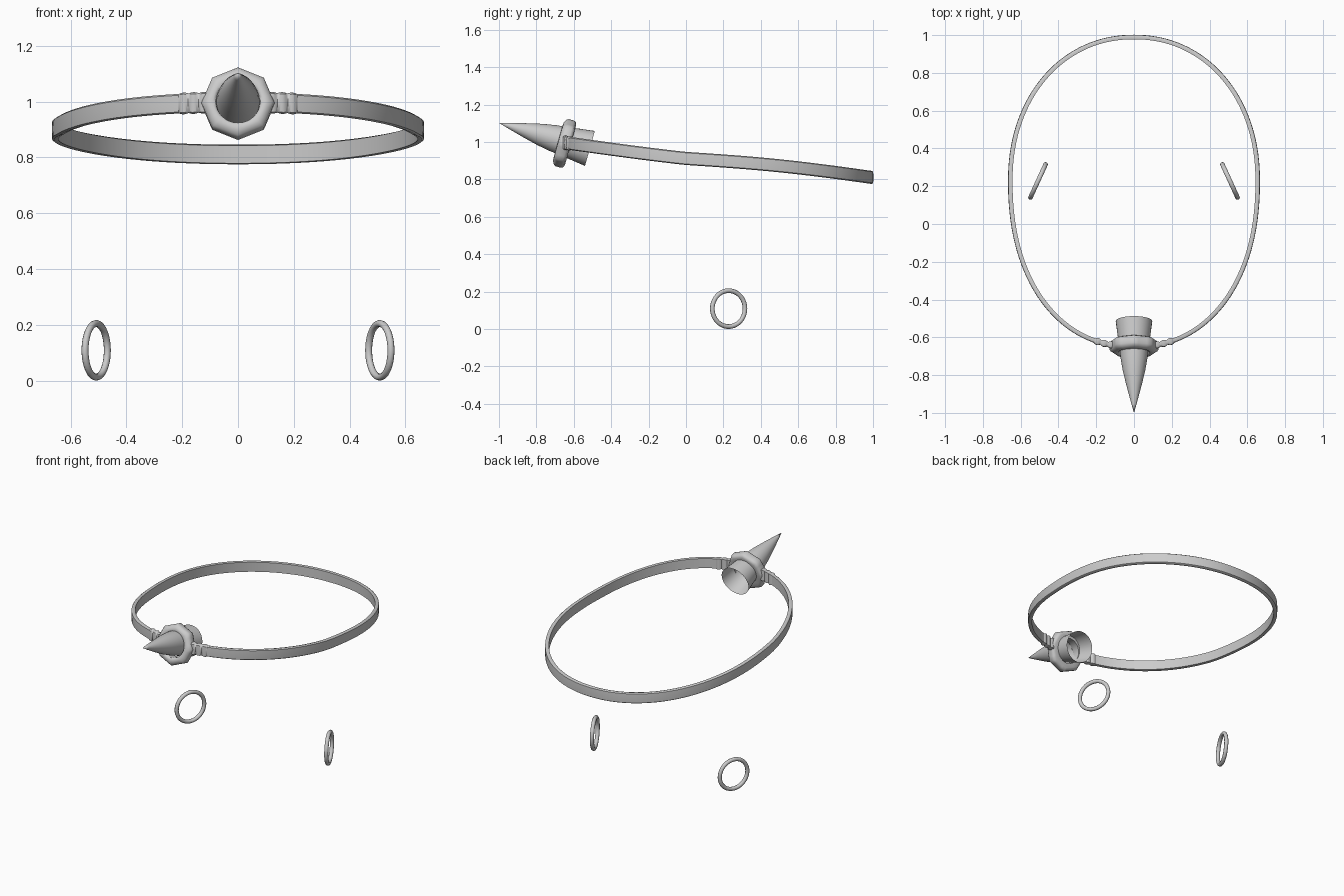
import bpy, bmesh, math
from mathutils import Vector, Matrix

cube = bpy.data.objects.get("Cube")
if cube:
    bpy.data.objects.remove(cube, do_unlink=True)

metal = bpy.data.materials.new("grey_metal")
metal.use_nodes = True
metal.diffuse_color = (0.6, 0.6, 0.6, 1)
metal.node_tree.nodes["Principled BSDF"].inputs["Base Color"].default_value = (0.6, 0.6, 0.6, 1)


def finish(name, bm, matrix=Matrix(), angle=35):
    bmesh.ops.recalc_face_normals(bm, faces=bm.faces)
    mesh = bpy.data.meshes.new(name)
    bm.to_mesh(mesh)
    bm.free()
    mesh.materials.append(metal)
    obj = bpy.data.objects.new(name, mesh)
    bpy.context.collection.objects.link(obj)
    obj.matrix_world = matrix
    bpy.ops.object.select_all(action='DESELECT')
    obj.select_set(True)
    bpy.context.view_layer.objects.active = obj
    bpy.ops.object.shade_smooth_by_angle(angle=math.radians(angle))
    return obj


def bridge(bm, loops, closed_path, closed_section=True):
    """Join successive vertex rows with quads."""
    n = len(loops[0])
    for i in range(len(loops) if closed_path else len(loops) - 1):
        a, b = loops[i], loops[(i + 1) % len(loops)]
        for j in range(n if closed_section else n - 1):
            k = (j + 1) % n
            bm.faces.new((a[j], a[k], b[k], b[j]))


def lathe(name, profile, sides, matrix, closed=False, angle=35, shape=lambda r, t: r):
    """Turn (radius, height) points about local z; shape may vary the radius."""
    bm = bmesh.new()
    rows = []
    for s in range(sides):
        t = math.tau * s / sides
        rows.append([bm.verts.new((-shape(r, t) * math.sin(t), shape(r, t) * math.cos(t), h))
                     for r, h in profile])
    bridge(bm, rows, True, closed)
    bmesh.ops.remove_doubles(bm, verts=bm.verts, dist=0.0002)
    return finish(name, bm, matrix, angle)


# Egg-shaped circlet path, sloping down to the back, slightly squarer at the front
HALF_WIDTH, MID_Y, BACK, FRONT = 0.655, 0.23, 0.76, 0.88


def band_point(t):
    c, s = math.cos(t), math.sin(t)
    power = 2 / (2.1 if s > 0 else 2.2)
    x = HALF_WIDTH * math.copysign(abs(c) ** power, c)
    y = MID_Y + math.copysign(abs(s) ** power, s) * (BACK if s > 0 else FRONT)
    z = 0.912 - 0.103 * y + 0.035 * max(-y, 0) ** 1.5
    if y > 0:
        z += 0.012 * math.sin(math.pi * y)
    return Vector((x, y, z))


def band_frame(t):
    d = band_point(t + 0.001) - band_point(t - 0.001)
    return band_point(t), Vector((d.y, -d.x, 0)).normalized()


def sweep(name, params, size):
    """Sweep a rounded strip along the circlet; size(i) gives thickness, height."""
    bm = bmesh.new()
    rows = []
    for i, t in enumerate(params):
        p, out = band_frame(t)
        th, hh = size(i)
        section = [(-1, -0.9), (0.3, -1), (0.9, -0.85), (1, 0), (0.9, 0.85), (0.3, 1), (-1, 0.9)]
        rows.append([bm.verts.new(p + out * (u * th) + Vector((0, 0, v * hh))) for u, v in section])
    bridge(bm, rows, False)
    bm.faces.new(rows[0])
    bm.faces.new(rows[-1])
    return finish(name, bm, angle=50)


gap = 0.15
start = -math.pi / 2 + gap
sweep("circlet_band", [start + (math.tau - 2 * gap) * i / 128 for i in range(129)],
      lambda i: (0.012, 0.035))


# Ribbed collars where the band meets the setting
def rib(i):
    bulge = abs(math.sin(math.pi * i / 8))
    return 0.012 + 0.007 * bulge, 0.035 + 0.004 * bulge


for side, label in ((1, "left"), (-1, "right")):
    sweep(label + "_collar",
          [-math.pi / 2 + side * (0.13 + 0.16 * i / 24) for i in range(25)], rib)

# Tilted axis of the forehead ornament
axis = Vector((0, -0.963, 0.27)).normalized()
up = Vector((0, axis.z, -axis.y))
frame = Matrix((Vector((-1, 0, 0)), up, axis)).transposed().to_4x4()


def on_axis(y, z):
    return Matrix.Translation((0, y, z)) @ frame


# Pointed spike flaring into an open tube at the back
lathe("spike", [(0, 0), (0.014, -0.05), (0.040, -0.15), (0.059, -0.23), (0.071, -0.30),
                (0.079, -0.37), (0.086, -0.42), (0.097, -0.505)], 32, on_axis(-1, 1.102))


# Setting ring: round opening, octagonal rim with a corner at the top
def octagon(r, t):
    off = (t % (math.pi / 4)) - math.pi / 8
    blend = min(1, max(0, (r - 0.08) / 0.04))
    return r * (1 + blend * (math.cos(math.pi / 8) / math.cos(off) - 1))


lathe("setting_ring", [(0.078, -0.032), (0.110, -0.034), (0.126, -0.028), (0.131, -0.016),
                       (0.131, 0.012), (0.124, 0.024), (0.108, 0.033), (0.090, 0.035),
                       (0.080, 0.030), (0.077, 0.015)], 32, on_axis(-0.65, 0.993),
      closed=True, angle=50, shape=octagon)

# Pair of hoop earrings
hoop = [(0.096 + 0.0125 * math.cos(math.tau * k / 10), 0.0125 * math.sin(math.tau * k / 10))
        for k in range(10)]
for side, label in ((1, "left"), (-1, "right")):
    turn = Matrix.Rotation(side * math.radians(24.6), 4, 'Z') @ Matrix.Rotation(math.pi / 2, 4, 'Y')
    lathe(label + "_earring", hoop, 40, Matrix.Translation((side * 0.508, 0.228, 0.109)) @ turn,
          closed=True, angle=60)
